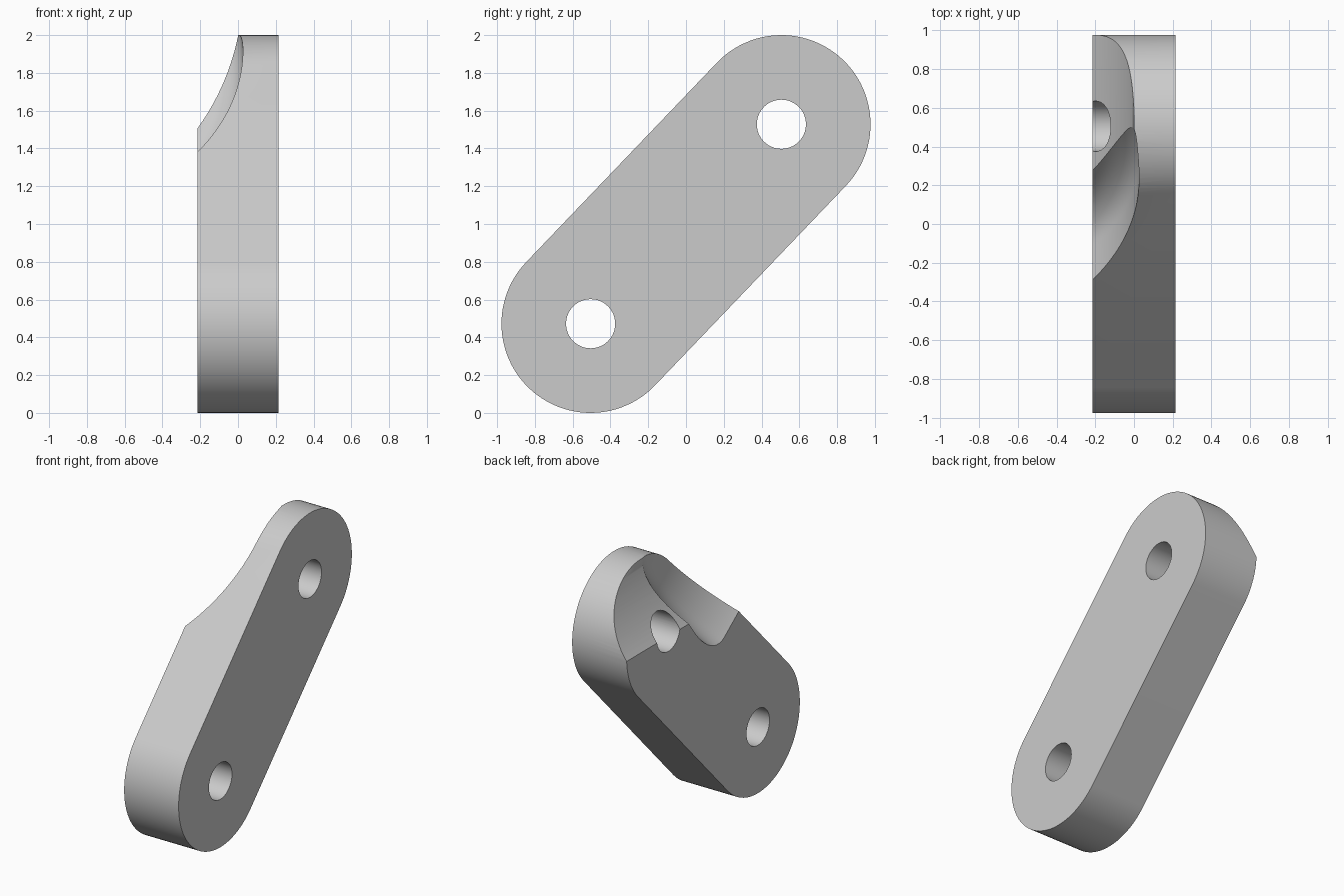
import bpy, bmesh, math
from mathutils import Vector

cube = bpy.data.objects.get("Cube")
if cube:
    bpy.data.objects.remove(cube, do_unlink=True)

HALF_WIDTH = 0.215
END_RADIUS = 0.472
HOLE_RADIUS = 0.13
LOW = Vector((0, -0.505, 0.472))
HIGH = Vector((0, 0.505, 1.528))

grey = bpy.data.materials.new("light_grey")
grey.use_nodes = True
grey.diffuse_color = (0.6, 0.6, 0.6, 1)
grey.node_tree.nodes["Principled BSDF"].inputs["Base Color"].default_value = (0.6, 0.6, 0.6, 1)


def cylinder_cutter(name, centre, axis, radius, length, sides):
    """Cylinder along any axis, used only for cutting."""
    bpy.ops.mesh.primitive_cylinder_add(vertices=sides, radius=radius, depth=length, location=centre)
    ob = bpy.context.object
    ob.name = name
    ob.rotation_euler = axis.to_track_quat("Z", "Y").to_euler()
    ob.data.materials.append(grey)
    ob.hide_render = True
    return ob


# Link arm: slanted bar with two round ends
bm = bmesh.new()
slant = math.atan2(HIGH.z - LOW.z, HIGH.y - LOW.y)
STEPS = 48
outline = []
for centre, start in ((HIGH, slant - math.pi / 2), (LOW, slant + math.pi / 2)):
    for i in range(STEPS + 1):
        a = start + math.pi * i / STEPS
        outline.append(bm.verts.new(centre + Vector((-HALF_WIDTH, END_RADIUS * math.cos(a), END_RADIUS * math.sin(a)))))
face = bm.faces.new(outline)
extruded = bmesh.ops.extrude_face_region(bm, geom=[face])
bmesh.ops.translate(bm, vec=(2 * HALF_WIDTH, 0, 0),
                    verts=[v for v in extruded["geom"] if isinstance(v, bmesh.types.BMVert)])
bmesh.ops.recalc_face_normals(bm, faces=bm.faces)
mesh = bpy.data.meshes.new("link_arm")
bm.to_mesh(mesh)
bm.free()
arm = bpy.data.objects.new("link_arm", mesh)
bpy.context.collection.objects.link(arm)
mesh.materials.append(grey)

# Pivot holes through both ends
x_axis = Vector((1, 0, 0))
cutters = [cylinder_cutter("pivot_hole_cutter", c, x_axis, HOLE_RADIUS, 1, 64) for c in (LOW, HIGH)]

# Two shallow scoops of equal depth on the right side of the upper end
SCOOP_RADIUS = 1.27
scoop_x = 0.026 - SCOOP_RADIUS
cutters.append(cylinder_cutter("end_scoop_cutter", Vector((scoop_x, 0.4, 2.25)),
                               Vector((0, 1, 0)), SCOOP_RADIUS, 3, 256))

# The second scoop stops inside the arm with a rounded wall
along, across = Vector((0, 0.6, 0.8)), Vector((0, -0.8, 0.6))
centre = HIGH + along * 0.15 + across * 0.77 + x_axis * scoop_x
side_scoop = cylinder_cutter("side_scoop_cutter", centre, across, SCOOP_RADIUS, 1.2, 256)
bevel = side_scoop.modifiers.new("rounded_rim", "BEVEL")
bevel.width = 0.17
bevel.segments = 10
bevel.limit_method = "ANGLE"
bevel.angle_limit = math.radians(60)
cutters.append(side_scoop)

# Cut the arm, then drop the cutters
bpy.ops.object.select_all(action="DESELECT")
bpy.context.view_layer.objects.active = arm
arm.select_set(True)
for cutter in cutters:
    cut = arm.modifiers.new(cutter.name, "BOOLEAN")
    cut.operation = "DIFFERENCE"
    cut.solver = "EXACT"
    cut.object = cutter
    bpy.ops.object.modifier_apply(modifier=cut.name)
for cutter in cutters:
    bpy.data.objects.remove(cutter, do_unlink=True)

bpy.ops.object.shade_smooth_by_angle(angle=math.radians(25))
